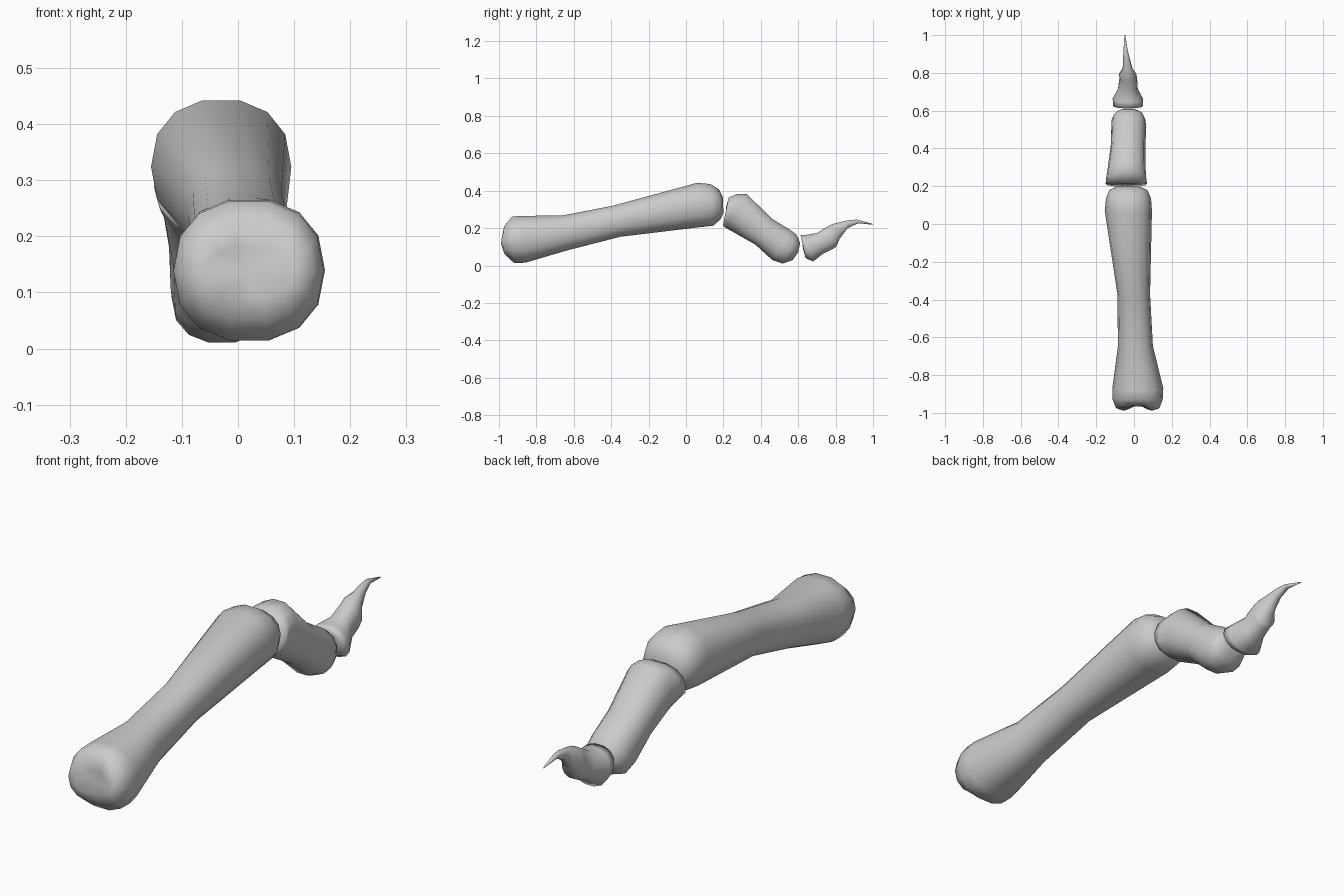
import bpy, math

SIDES = 14


def loft(name, rings, power=0.88):
    """Each ring: x left, x right, top (y, z), bottom (y, z), optional groove depth."""
    verts, faces = [], []
    for xl, xr, yt, zt, yb, zb, *groove in rings:
        xc, w = (xl + xr) / 2, (xr - xl) / 2
        for i in range(SIDES):
            a = 2 * math.pi * i / SIDES
            c = math.copysign(abs(math.cos(a)) ** power, math.cos(a))
            s = math.copysign(abs(math.sin(a)) ** power, math.sin(a))
            x = xc + w * c
            y = (yt + yb) / 2 + (yt - yb) / 2 * s
            z = (zt + zb) / 2 + (zt - zb) / 2 * s
            if groove:
                y += groove[0] * math.exp(-((x - xc) / 0.05) ** 2)
            verts.append((x, y, z))
    for r in range(len(rings) - 1):
        for i in range(SIDES):
            j = (i + 1) % SIDES
            a, b = r * SIDES, (r + 1) * SIDES
            faces.append((a + i, a + j, b + j, b + i))
    # Close both ends with fans
    for r, flip in ((0, True), (len(rings) - 1, False)):
        base = r * SIDES
        n = len(verts)
        ring = verts[base:base + SIDES]
        verts.append(tuple(sum(v[k] for v in ring) / SIDES for k in range(3)))
        if len(rings[r]) > 6:
            x, y, z = verts[n]
            verts[n] = (x, (rings[r][2] + rings[r][4]) / 2 + rings[r][6], z)
        for i in range(SIDES):
            j = (i + 1) % SIDES
            faces.append((base + j, base + i, n) if flip else (base + i, base + j, n))
    mesh = bpy.data.meshes.new(name)
    mesh.from_pydata(verts, [], faces)
    mesh.polygons.foreach_set("use_smooth", [True] * len(mesh.polygons))
    obj = bpy.data.objects.new(name, mesh)
    bpy.context.collection.objects.link(obj)
    return obj


# Long first bone with a grooved near end and a rounded far end
loft("long_bone", [
    (-0.06, 0.10, -0.985, 0.18, -0.995, 0.09, 0.035),
    (-0.095, 0.135, -0.975, 0.225, -0.975, 0.05, 0.02),
    (-0.115, 0.153, -0.93, 0.265, -0.92, 0.012),
    (-0.115, 0.155, -0.88, 0.268, -0.86, 0.012),
    (-0.085, 0.10, -0.66, 0.27, -0.63, 0.08),
    (-0.088, 0.085, -0.39, 0.322, -0.35, 0.152),
    (-0.155, 0.095, 0.06, 0.445, 0.08, 0.203),
    (-0.148, 0.09, 0.13, 0.438, 0.145, 0.21),
    (-0.13, 0.07, 0.175, 0.41, 0.185, 0.245),
    (-0.09, 0.03, 0.197, 0.365, 0.20, 0.28),
])

# Short middle bone sloping down, with a shallow socket and a rounded tip
loft("middle_bone", [
    (-0.10, 0.02, 0.215, 0.315, 0.21, 0.24),
    (-0.15, 0.07, 0.228, 0.365, 0.197, 0.212),
    (-0.148, 0.065, 0.27, 0.383, 0.21, 0.20),
    (-0.14, 0.062, 0.325, 0.386, 0.25, 0.178),
    (-0.123, 0.06, 0.46, 0.252, 0.37, 0.11),
    (-0.12, 0.065, 0.565, 0.188, 0.46, 0.028),
    (-0.118, 0.06, 0.59, 0.168, 0.515, 0.009),
    (-0.10, 0.045, 0.602, 0.145, 0.568, 0.026),
    (-0.07, 0.01, 0.61, 0.12, 0.60, 0.07),
])

# Last bone tapering into a thin upturned claw
loft("claw_bone", [
    (-0.08, 0.01, 0.62, 0.14, 0.625, 0.09),
    (-0.11, 0.048, 0.612, 0.165, 0.64, 0.038),
    (-0.113, 0.048, 0.645, 0.166, 0.68, 0.02),
    (-0.085, 0.02, 0.70, 0.175, 0.735, 0.063),
    (-0.077, 0.016, 0.755, 0.21, 0.79, 0.09),
    (-0.08, 0.012, 0.785, 0.224, 0.805, 0.10),
    (-0.06, -0.008, 0.83, 0.235, 0.82, 0.14),
    (-0.058, -0.02, 0.87, 0.243, 0.865, 0.20),
    (-0.056, -0.033, 0.915, 0.246, 0.92, 0.226),
    (-0.05, -0.046, 1.0, 0.222, 1.0, 0.218),
])
